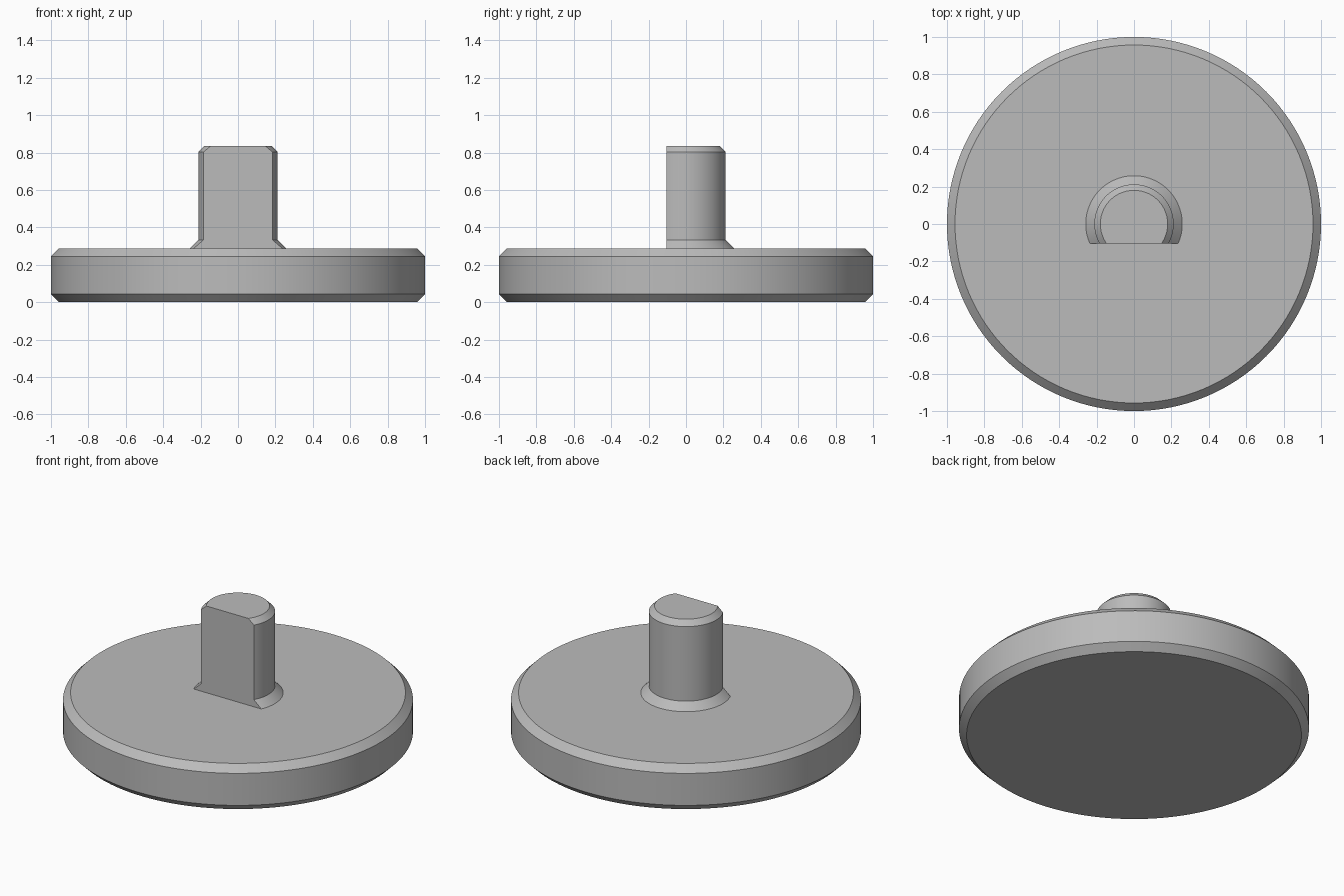
import bpy
import bmesh
import math

SIDES = 128

if "Cube" in bpy.data.objects:
    bpy.data.objects.remove(bpy.data.objects["Cube"], do_unlink=True)

grey = bpy.data.materials.new("plain grey")
grey.use_nodes = True
colour = (0.5, 0.5, 0.5, 1)
grey.diffuse_color = colour
grey.node_tree.nodes["Principled BSDF"].inputs["Base Color"].default_value = colour


def turned_part(name, profile, flat_y=None):
    """Revolve (radius, height) points about z, optionally milling a front flat."""
    bm = bmesh.new()
    rings = []
    for r, z in profile:
        ring = bmesh.ops.create_circle(bm, segments=SIDES, radius=r)["verts"]
        bmesh.ops.translate(bm, verts=ring, vec=(0, 0, z))
        rings.append(ring)
    for low, high in zip(rings, rings[1:]):
        for i in range(SIDES):
            j = (i + 1) % SIDES
            bm.faces.new((low[i], low[j], high[j], high[i]))
    bm.faces.new(rings[0])
    bm.faces.new(rings[-1])

    if flat_y is not None:
        cut = bmesh.ops.bisect_plane(
            bm, geom=bm.verts[:] + bm.edges[:] + bm.faces[:],
            plane_co=(0, flat_y, 0), plane_no=(0, -1, 0), clear_outer=True)
        edges = [e for e in cut["geom_cut"] if isinstance(e, bmesh.types.BMEdge)]
        bmesh.ops.contextual_create(bm, geom=edges)

    bmesh.ops.recalc_face_normals(bm, faces=bm.faces[:])
    mesh = bpy.data.meshes.new(name)
    bm.to_mesh(mesh)
    bm.free()
    mesh.materials.append(grey)
    obj = bpy.data.objects.new(name, mesh)
    bpy.context.collection.objects.link(obj)
    bpy.ops.object.select_all(action="DESELECT")
    obj.select_set(True)
    bpy.context.view_layer.objects.active = obj
    bpy.ops.object.shade_smooth_by_angle(angle=math.radians(30))
    return obj


# Round base with chamfered rims
turned_part("base_disc", [(0.957, 0), (1, 0.043), (1, 0.245), (0.957, 0.288)])

# D-shaped shaft with flared foot, chamfered tip and front flat
turned_part("d_shaft",
            [(0.258, 0.26), (0.258, 0.288), (0.212, 0.333),
             (0.212, 0.803), (0.18, 0.835)],
            flat_y=-0.105)
